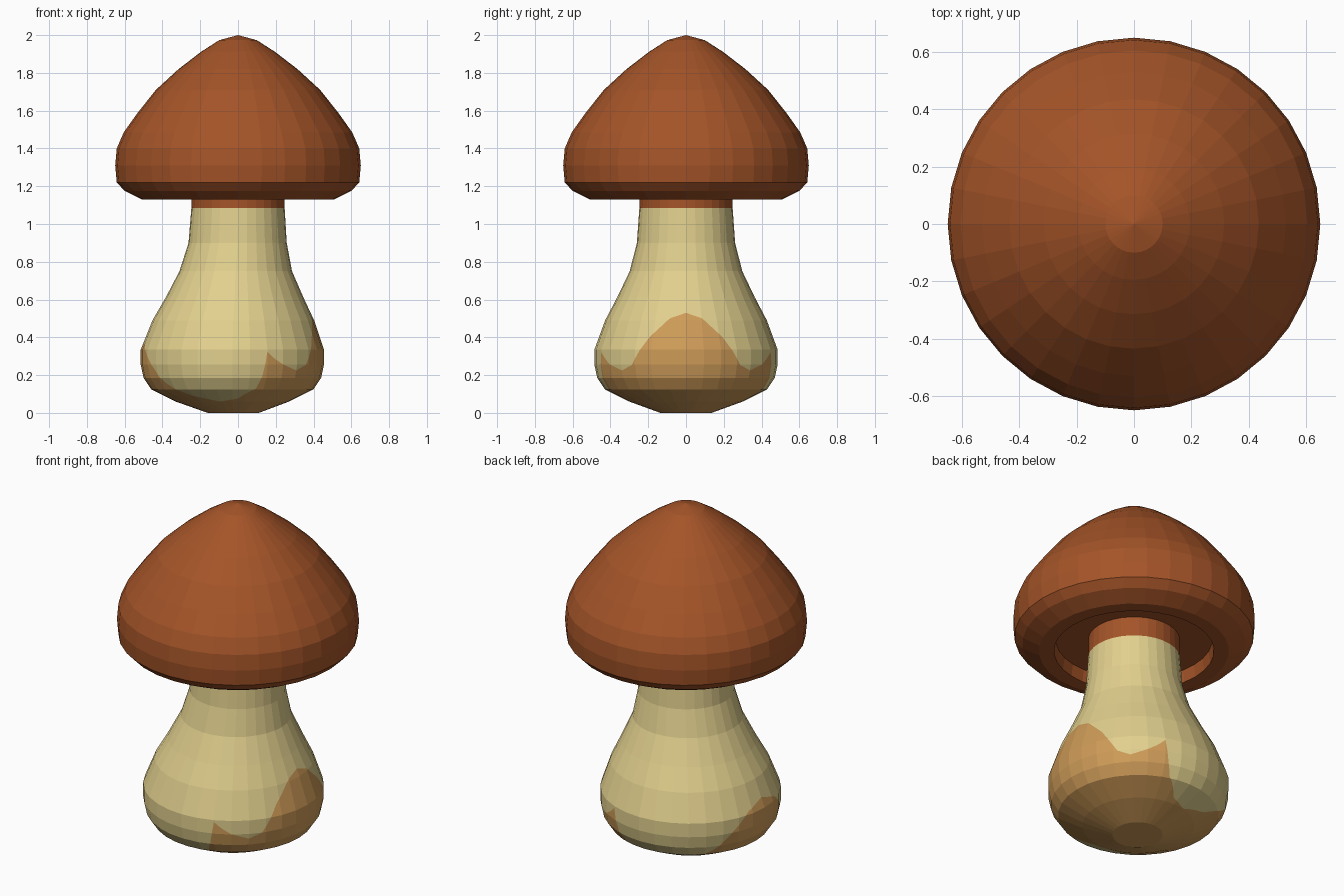
import bpy, bmesh, math
from mathutils import Vector

if "Cube" in bpy.data.objects:
    bpy.data.objects.remove(bpy.data.objects["Cube"])

SIDES = 32   # facets around
SUB = 4      # coplanar strips per facet, so the painted edge can follow a curve


def material(name, srgb):
    m = bpy.data.materials.new(name)
    m.diffuse_color = [((c / 255 + 0.055) / 1.055) ** 2.4 for c in srgb] + [1]
    m.use_nodes = True
    m.node_tree.nodes["Principled BSDF"].inputs["Base Color"].default_value = m.diffuse_color
    return m


brown = material("cap brown", (164, 84, 40))
cream = material("stem cream", (226, 208, 142))
tan = material("base tan", (206, 155, 88))


def finish(bm, name, mats):
    me = bpy.data.meshes.new(name)
    bm.to_mesh(me)
    bm.free()
    for m in mats:
        me.materials.append(m)
    ob = bpy.data.objects.new(name, me)
    bpy.context.collection.objects.link(ob)
    return ob


def unit(k, steps):
    """Point k of a SIDES-gon whose edges are split into steps pieces."""
    i, f = divmod(k, steps)
    a, b = (2 * math.pi * j / SIDES for j in (i, i + 1))
    return Vector((math.cos(a) * (1 - f / steps) + math.cos(b) * f / steps,
                   math.sin(a) * (1 - f / steps) + math.sin(b) * f / steps, 0))


# cap: lathed dome with a rounded rim and a hollow underside
cap_profile = [(0, 2.0), (0.10, 1.973), (0.195, 1.912), (0.315, 1.82), (0.435, 1.71),
               (0.53, 1.59), (0.605, 1.485), (0.642, 1.40), (0.65, 1.31), (0.642, 1.22),
               (0.60, 1.175), (0.51, 1.13), (0.43, 1.13), (0.42, 1.20), (0, 1.20)]
bm = bmesh.new()
rings = []
for r, z in cap_profile:
    n = SIDES if r else 1
    rings.append([bm.verts.new(unit(k, 1) * r + Vector((0, 0, z))) for k in range(n)])
for a, b in zip(rings, rings[1:]):
    for k in range(SIDES):
        j = (k + 1) % SIDES
        if len(a) == 1:
            bm.faces.new((a[0], b[k], b[j]))
        elif len(b) == 1:
            bm.faces.new((a[k], b[0], a[j]))
        else:
            bm.faces.new((a[k], b[k], b[j], a[j]))
bmesh.ops.recalc_face_normals(bm, faces=bm.faces[:])
finish(bm, "cap", [brown])

# stem: radius, x offset, height from the ground up
stem_profile = [(0.135, -0.025, 0.0), (0.30, -0.03, 0.06), (0.43, -0.03, 0.125),
                (0.47, -0.03, 0.185), (0.485, -0.03, 0.255), (0.485, -0.03, 0.335),
                (0.428, -0.025, 0.49), (0.365, -0.018, 0.61), (0.298, -0.012, 0.75),
                (0.26, -0.002, 0.90), (0.247, 0, 1.085), (0.246, 0, 1.20)]
# height of the tan patch against angle from +x (same on both sides)
patch = [(0, .53), (12, .50), (25, .40), (33, .30), (36, .255), (45, .225), (56, .255),
         (63, .29), (69, .335), (70, .20), (73, .13), (85, .075), (103, .06),
         (126, .09), (141, .155), (150, .235), (165, .35), (180, .39)]


def lookup(table, x):
    for p, q in zip(table, table[1:]):
        if x <= q[0]:
            t = (x - p[0]) / (q[0] - p[0])
            return [u + (v - u) * t for u, v in zip(p[1:], q[1:])]
    return table[-1][1:]


def stem_point(k, z):
    r, cx = lookup([(h, r, c) for r, c, h in stem_profile], z)
    return unit(k, SUB) * r + Vector((cx, 0, z))


def patch_height(k):
    a = 360 * k / (SIDES * SUB)
    return lookup(patch, min(a, 360 - a))[0]


bm = bmesh.new()
for k in range(SIDES * SUB):
    strip = []
    for lo, hi in zip(stem_profile, stem_profile[1:]):
        pts = [stem_point(k, lo[2]), stem_point(k + 1, lo[2]),
               stem_point(k + 1, hi[2]), stem_point(k, hi[2])]
        strip.append(bm.faces.new([bm.verts.new(p) for p in pts]))
    # cut the strip along the patch edge, then colour by side of the cut
    p0, p1 = stem_point(k, patch_height(k)), stem_point(k + 1, patch_height(k + 1))
    out = unit(k, SUB) + unit(k + 1, SUB)
    normal = out.cross(p1 - p0).normalized()
    geom = strip + list({e for f in strip for e in f.edges}) + list({v for f in strip for v in f.verts})
    res = bmesh.ops.bisect_plane(bm, geom=geom, plane_co=p0, plane_no=normal, dist=1e-6)
    for f in res["geom"]:
        if isinstance(f, bmesh.types.BMFace):
            c = f.calc_center_median()
            f.material_index = 2 if (c - p0).dot(normal) < 0 else (1 if c.z > 1.085 else 0)
# flat foot
foot = bm.faces.new([bm.verts.new(stem_point(k * SUB, 0)) for k in reversed(range(SIDES))])
foot.material_index = 2
bmesh.ops.remove_doubles(bm, verts=bm.verts[:], dist=1e-5)
finish(bm, "stem", [cream, brown, tan])
